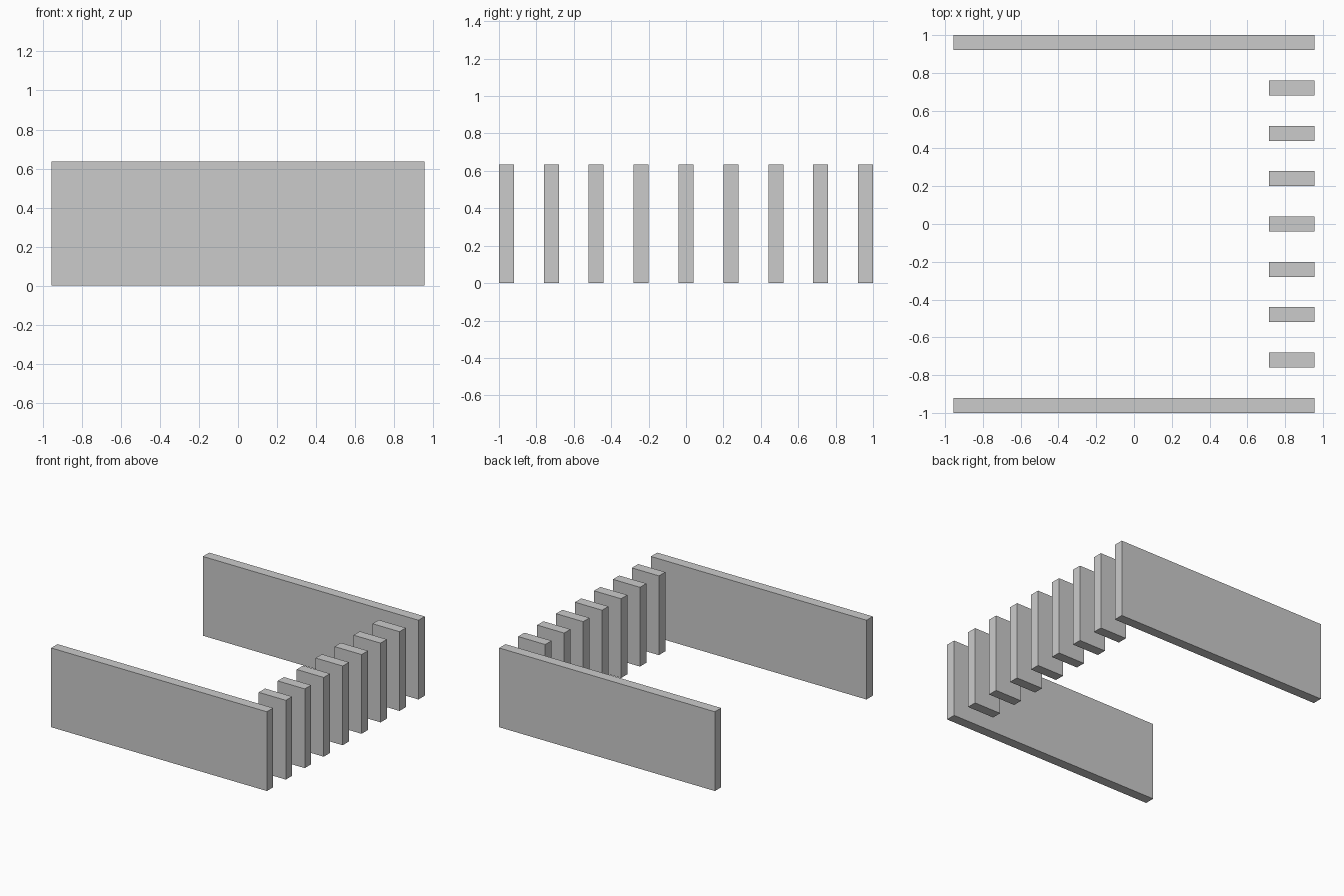
import bpy

if "Cube" in bpy.data.objects:
    bpy.data.objects.remove(bpy.data.objects["Cube"])

HEIGHT = 0.635
THICK = 0.08
X_END = 0.956
STEP = 0.24


def slab(name, x0, x1, y):
    """Upright slab from x0 to x1, centred on y, standing on the ground."""
    bpy.ops.mesh.primitive_cube_add(size=1, location=((x0 + x1) / 2, y, HEIGHT / 2))
    ob = bpy.context.object
    ob.name = name
    ob.scale = (x1 - x0, THICK, HEIGHT)
    bpy.ops.object.transform_apply(location=False, rotation=False, scale=True)
    return ob


# Two long side walls
slab("side_wall_front", -X_END, X_END, -4 * STEP)
slab("side_wall_back", -X_END, X_END, 4 * STEP)

# Row of seven short fins across the right end
for i in range(-3, 4):
    slab(f"end_fin_{i + 4}", X_END - 0.24, X_END, i * STEP)
